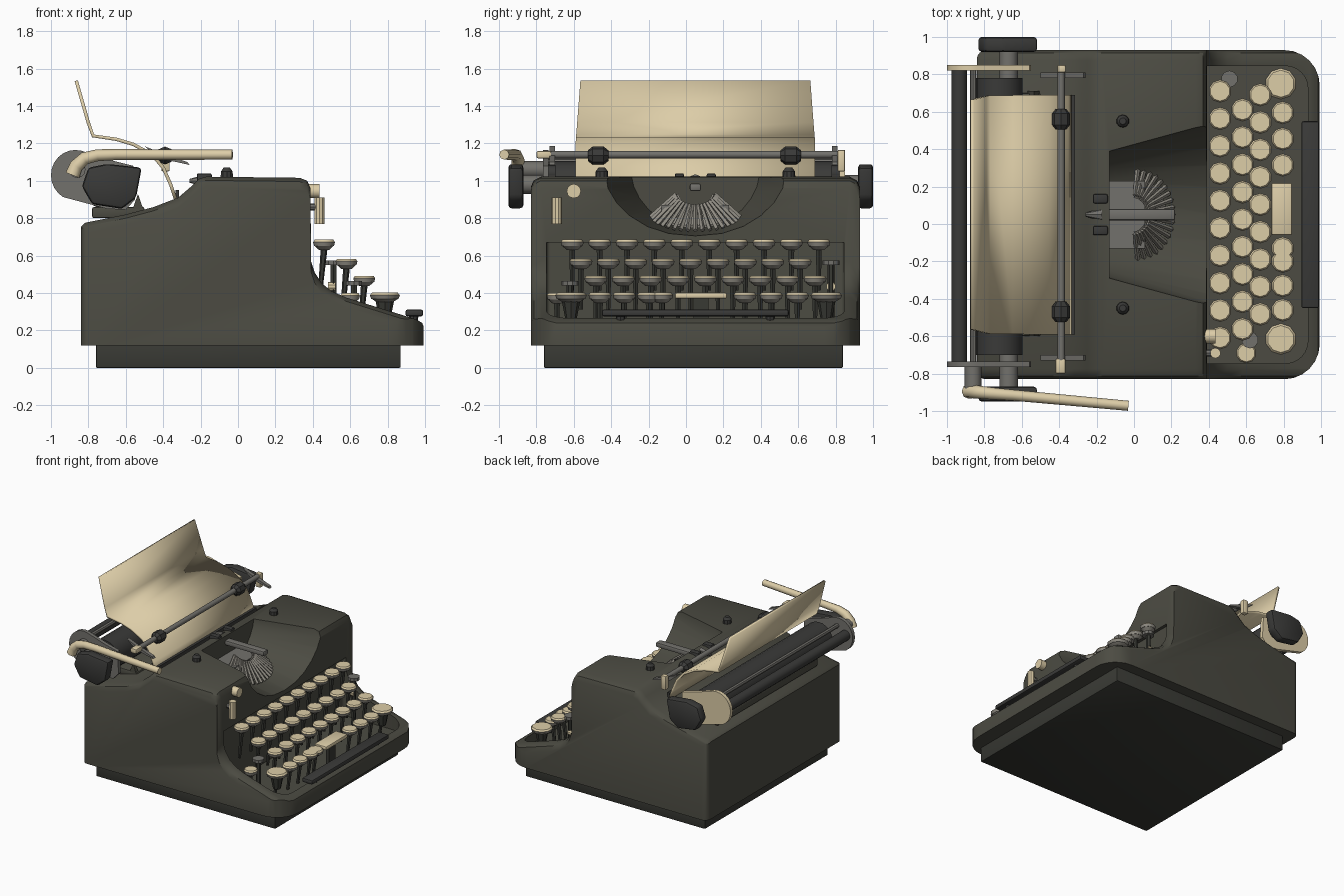
import bpy, bmesh, math
from mathutils import Vector

if "Cube" in bpy.data.objects:
    bpy.data.objects.remove(bpy.data.objects["Cube"])

def material(name, col):
    m = bpy.data.materials.new(name)
    m.diffuse_color = (*col, 1)
    m.use_nodes = True
    m.node_tree.nodes["Principled BSDF"].inputs["Base Color"].default_value = m.diffuse_color
    return m

BODY = material("olive black enamel", (0.072, 0.071, 0.055))
DARK = material("dark base", (0.040, 0.041, 0.034))
RUBBER = material("black rubber", (0.042, 0.042, 0.040))
STEEL = material("dull steel", (0.17, 0.165, 0.15))
PALE = material("pale steel", (0.27, 0.255, 0.22))
CREAM = material("cream", (0.72, 0.61, 0.39))
RED = material("ribbon red", (0.21, 0.04, 0.028))
CY = 0.05  # the machine body is centred on this y

def finish(name, bm, mat, angle=35):
    bmesh.ops.recalc_face_normals(bm, faces=bm.faces)
    me = bpy.data.meshes.new(name)
    bm.to_mesh(me)
    bm.free()
    ob = bpy.data.objects.new(name, me)
    bpy.context.collection.objects.link(ob)
    me.materials.append(mat)
    bpy.ops.object.select_all(action='DESELECT')
    ob.select_set(True)
    bpy.context.view_layer.objects.active = ob
    if angle:
        bpy.ops.object.shade_smooth_by_angle(angle=math.radians(angle))
    return ob

def add_rod(bm, a, b, r0, r1=None, seg=12):
    a, b = Vector(a), Vector(b)
    d = b - a
    mat = d.to_track_quat('Z', 'Y').to_matrix().to_4x4()
    mat.translation = (a + b) / 2
    bmesh.ops.create_cone(bm, cap_ends=True, segments=seg, radius1=r0,
                          radius2=r0 if r1 is None else r1, depth=d.length, matrix=mat)

def rod(name, a, b, r0, mat, r1=None, seg=12):
    bm = bmesh.new()
    add_rod(bm, a, b, r0, r1, seg)
    return finish(name, bm, mat)

def loft_bm(rings):
    """Closed solid through equal-length rings of 3D points."""
    bm = bmesh.new()
    vs = [[bm.verts.new(p) for p in r] for r in rings]
    n = len(vs[0])
    for r, s in zip(vs, vs[1:]):
        for i in range(n):
            bm.faces.new((r[i], r[(i + 1) % n], s[(i + 1) % n], s[i]))
    bm.faces.new(vs[0])
    bm.faces.new(vs[-1])
    bmesh.ops.recalc_face_normals(bm, faces=bm.faces)
    return bm

def prism_bm(pts, axis, a, b):
    place = {'x': lambda p, t: (t, p[0], p[1]), 'y': lambda p, t: (p[0], t, p[1]),
             'z': lambda p, t: (p[0], p[1], t)}[axis]
    return loft_bm([[place(p, t) for p in pts] for t in (a, b)])

def bevel_all(bm, w, seg=2):
    bmesh.ops.bevel(bm, geom=bm.edges[:], offset=w, segments=seg, profile=0.5, affect='EDGES')

def box(name, x0, x1, y0, y1, z0, z1, mat, w=0.0):
    bm = prism_bm([(x0, y0), (x1, y0), (x1, y1), (x0, y1)], 'z', z0, z1)
    if w:
        bevel_all(bm, w)
    return finish(name, bm, mat)

def rounded_plan(x0, x1, y0, y1, rback, rfront, n=6):
    pts = []
    for cx, cy, r, a0 in ((x1 - rfront, y1 - rfront, rfront, 0), (x0 + rback, y1 - rback, rback, 90),
                          (x0 + rback, y0 + rback, rback, 180), (x1 - rfront, y0 + rfront, rfront, 270)):
        for i in range(n + 1):
            t = math.radians(a0 + 90 * i / n)
            pts.append((cx + r * math.cos(t), cy + r * math.sin(t)))
    return pts

def boolean(ob, cutter, op):
    m = ob.modifiers.new(op, 'BOOLEAN')
    m.operation, m.object, m.solver = op, cutter, 'EXACT'
    bpy.context.view_layer.objects.active = ob
    bpy.ops.object.modifier_apply(modifier=m.name)
    bpy.data.objects.remove(cutter)

# body shell: side profile with rounded sides, trimmed to a rounded plan
profile = [(-.84, .12), (-.84, .755), (-.82, .775), (-.6, .82), (-.45, .86), (-.32, .91), (-.25, .97), (-.21, 1.01),
           (-.17, 1.022), (.33, 1.016), (.37, 1.0), (.388, .96), (.39, .57), (.41, .51), (.45, .45), (.5, .41),
           (.58, .375), (.95, .26), (.985, .24), (1.0, .2), (1.0, .12)]
insets = [(0, .055), (.016, .02), (.055, 0)]      # (inward along y, shrink of the top line)
def side_ring(d, s, sgn):
    return [(x, CY + sgn * (.88 - d), z if z < .13 else max(z - s, .13)) for x, z in profile]
rings = [side_ring(d, s, -1) for d, s in insets] + [side_ring(d, s, 1) for d, s in reversed(insets)]
body = finish("body_shell", loft_bm(rings), BODY, 0)
boolean(body, finish("plan_cutter", prism_bm(rounded_plan(-.84, .993, -.83, .93, .05, .19), 'z', .05, 1.2), BODY, 0),
        'INTERSECT')
# keyboard well
boolean(body, finish("well_cutter", prism_bm(rounded_plan(.365, .93, -.745, .845, .02, .12), 'z', .19, .67), BODY, 0),
        'DIFFERENCE')
# type basket opening, wider towards the keyboard
def basket(x, w, depth):
    ring = [(x, CY + w, 1.1), (x, CY + w, 1.02)]
    for i in range(1, 12):
        t = math.pi * i / 12
        c = math.cos(t)
        ring.append((x, CY + w * math.copysign(abs(c) ** .9, c), 1.02 - depth * math.sin(t) ** 1.25))
    return ring + [(x, CY - w, 1.02), (x, CY - w, 1.1)]
boolean(body, finish("basket_cutter", loft_bm([basket(-.13, .34, .27), basket(.45, .5, .32)]), BODY, 0), 'DIFFERENCE')
bpy.context.view_layer.objects.active = body
body.select_set(True)
bpy.ops.object.shade_smooth_by_angle(angle=math.radians(38))

# base plinth
box("base_plinth", -.76, .87, -.76, .84, 0, .14, DARK, .008)

# fan of type bars and the plate beneath
bm = bmesh.new()
def fan(t, r, z):
    return (-.01 + .23 * r * math.cos(t), CY + .26 * r * math.sin(t), z + .07 * (1 - math.cos(t)))
for i in range(19):
    t = math.radians(-82 + 164 * i / 18)
    add_rod(bm, fan(t, .4, .87), fan(t, .97, .735), .010, .013, 4)
finish("type_bars", bm, PALE)
ts = [math.radians(-84 + 14 * i) for i in range(13)]
ring = lambda dz: [fan(t, .35, .87 + dz) for t in ts] + [fan(t, .8, .76 + dz) for t in reversed(ts)]
finish("type_segment", loft_bm([ring(0), ring(-.012)]), PALE)
box("segment_back", -.13, .06, -.13, .23, .76, .87, STEEL)

# ribbon, vibrator and guides
box("ribbon", -.145, -.137, -.28, .37, .955, 1.005, RED)
box("type_guide", -.20, .22, .02, .08, .945, .985, STEEL, .01)
rod("guide_tip", (-.26, CY, 1.0), (-.17, CY, 1.0), .01, STEEL, .035, 8)
for s in (-1, 1):
    box("ribbon_fork", -.22, -.14, CY + s * .085 - .025, CY + s * .085 + .025, .97, 1.04, RUBBER, .01)
    bm = bmesh.new()
    add_rod(bm, (-.06, CY + s * .5, 1.01), (-.06, CY + s * .5, 1.05), .035, .033, 10)
    add_rod(bm, (-.06, CY + s * .5, 1.05), (-.06, CY + s * .5, 1.07), .033, .018, 10)
    finish("spool_nut", bm, RUBBER)
box("ribbon_bar", -.21, -.19, -.12, .22, .985, 1.005, RUBBER)

# carriage: platen, back roller, end plates and knobs
rod("platen", (-.72, -.70, .98), (-.72, .78, .98), .125, RUBBER, seg=20)
rod("back_roller", (-.935, -.75, 1.04), (-.935, .83, 1.04), .042, RUBBER)
rod("back_rail", (-.86, -.75, 1.10), (-.86, .83, 1.10), .018, STEEL, seg=8)
end = [(-.87 + .13 * math.cos(math.radians(a)), 1.03 + .135 * math.sin(math.radians(a))) for a in range(75, 250, 15)]
end += [(-.7, .85), (-.6, .845), (-.55, .9), (-.56, 1.08), (-.68, 1.11)]
finish("end_plate_near", prism_bm(end, 'y', -.765, -.735), STEEL)
finish("end_plate_far", prism_bm(end, 'y', .82, .85), CREAM)
knob = [(-.78, .875), (-.62, .85), (-.545, .91), (-.515, 1.07), (-.7, 1.09), (-.80, 1.07), (-.835, .97)]
for nm, a, b in (("near", -.95, -.87), ("far", .92, 1.0)):
    bm = prism_bm(knob, 'y', a, b)
    bevel_all(bm, .018)
    finish("platen_knob_" + nm, bm, RUBBER)
rod("platen_axle", (-.67, -.9, .98), (-.67, .95, .98), .05, STEEL)
box("carriage_rail", -.78, -.5, -.6, .7, .80, .86, BODY, .01)
for y in (-.6, .68):
    finish("carriage_lug", prism_bm([(-.58, .80), (-.50, .83), (-.535, .93)], 'y', y, y + .03), BODY)

# paper with its support below
sheet = [(-.335, .905), (-.36, .98), (-.40, 1.07), (-.46, 1.14), (-.56, 1.195), (-.65, 1.222), (-.775, 1.24), (-.80, 1.31), (-.865, 1.535)]
bm = bmesh.new()
rows = [[bm.verts.new((x, CY + s * (.64 - .025 * max(0, z - 1.2) / .33), z)) for s in (-1, 1)] for x, z in sheet]
for r, s in zip(rows, rows[1:]):
    bm.faces.new((r[0], r[1], s[1], s[0]))
paper = finish("paper", bm, CREAM)
m = paper.modifiers.new("thickness", 'SOLIDIFY')
m.thickness, m.offset = .018, 0
box("paper_guide", -.335, -.315, -.59, .69, .905, .95, RUBBER)

# paper bail with rollers and cream ends
rod("bail_rod", (-.39, -.76, 1.14), (-.39, .83, 1.14), .02, STEEL)
for y in (-.47, .56):
    bm = bmesh.new()
    for a, b, r, q in ((-.055, -.03, .028, .048), (-.03, .03, .048, .048), (.03, .055, .048, .028)):
        add_rod(bm, (-.39, y + a, 1.135), (-.39, y + b, 1.135), r, q, 8)
    finish("bail_roller", bm, RUBBER)
box("bail_end_far", -.41, -.365, .81, .85, 1.05, 1.165, CREAM, .008)
box("bail_end_near", -.42, -.365, -.80, -.72, 1.12, 1.16, CREAM, .01)
arm = [(-.50, 1.185), (-.42, 1.12), (-.26, 1.085), (-.27, 1.1), (-.40, 1.145)]
for y in (-.73, .78):
    finish("bail_arm", prism_bm(arm, 'y', y, y + .03), STEEL)

# carriage return lever
rod("lever_hub", (-.86, -.88, 1.06), (-.86, -.76, 1.06), .045, STEEL)
cu = bpy.data.curves.new("return_lever", 'CURVE')
cu.dimensions, cu.bevel_depth, cu.bevel_resolution, cu.use_fill_caps = '3D', .03, 2, True
path = [(-.885, -.895, 1.03), (-.865, -.895, 1.08), (-.82, -.9, 1.12), (-.75, -.907, 1.137), (-.65, -.915, 1.14), (-.03, -.972, 1.14)]
sp = cu.splines.new('POLY')
sp.points.add(len(path) - 1)
for i, p in enumerate(path):
    sp.points[i].co = (*p, 1)
    sp.points[i].radius = 1.3 - .08 * i if i < 5 else .9
cu.materials.append(CREAM)
lever = bpy.data.objects.new("return_lever", cu)
lever.scale.y = 1.0
bpy.context.collection.objects.link(lever)

# keys: cream caps in steel rims on stems
caps, rims, stems = bmesh.new(), bmesh.new(), bmesh.new()
def key(x, y, z, r=.062):
    add_rod(caps, (x, y, z - .012), (x, y, z), r * .97, r * .85, 10)
    add_rod(rims, (x, y, z - .034), (x, y, z - .012), r * .9, r, 10)
    add_rod(rims, (x, y, z - .055), (x, y, z - .034), r * .45, r * .85, 10)
    add_rod(stems, (x - .02, y, max(z - .27, .19)), (x, y, z - .05), .012, .018, 6)
for n, (x, y0, z) in zip((10, 9, 9), ((.46, .71, .685), (.58, .61, .583), (.675, .69, .492))):
    for i in range(n):
        key(x, y0 - .1465 * i, z)
for y in (.595, .455, .315, -.13, -.2, -.33, -.46):
    key(.795, y, .402)
for y in (.75, -.615):                              # large shift keys
    key(.785, y, .402, .085)
    add_rod(stems, (.785, y, .26), (.785, y, .36), .03, .05, 8)
key(.60, -.69, .40, .055)
finish("key_caps", caps, CREAM)
finish("key_rims", rims, PALE)
finish("key_stems", stems, DARK)
box("wide_key", .735, .845, -.06, .22, .37, .402, CREAM, .01)
box("wide_key_stem", .77, .80, .04, .12, .19, .37, DARK)
for x, y, z in ((.51, .775, .55), (.62, -.62, .44)):
    rod("small_key", (x, y, z), (x, y, z + .025), .045, STEEL, seg=10)
    rod("small_key_stem", (x, y, .19), (x, y, z), .018, DARK, seg=6)

# space bar on two posts
box("space_bar", .895, .99, -.45, .55, .275, .312, RUBBER, .012)
for y in (-.35, .45):
    rod("space_bar_post", (.93, y, .2), (.94, y, .28), .025, RUBBER, seg=8)

# cream controls on the front
rod("front_button", (.37, -.60, .945), (.435, -.60, .945), .038, CREAM, seg=12)
rod("switch_handle", (.435, -.69, .77), (.435, -.69, .91), .028, CREAM, seg=10)
rod("switch_pivot", (.37, -.69, .86), (.43, -.69, .86), .018, STEEL, seg=8)
rod("side_button", (.48, .775, .435), (.52, .775, .435), .025, CREAM, seg=10)
